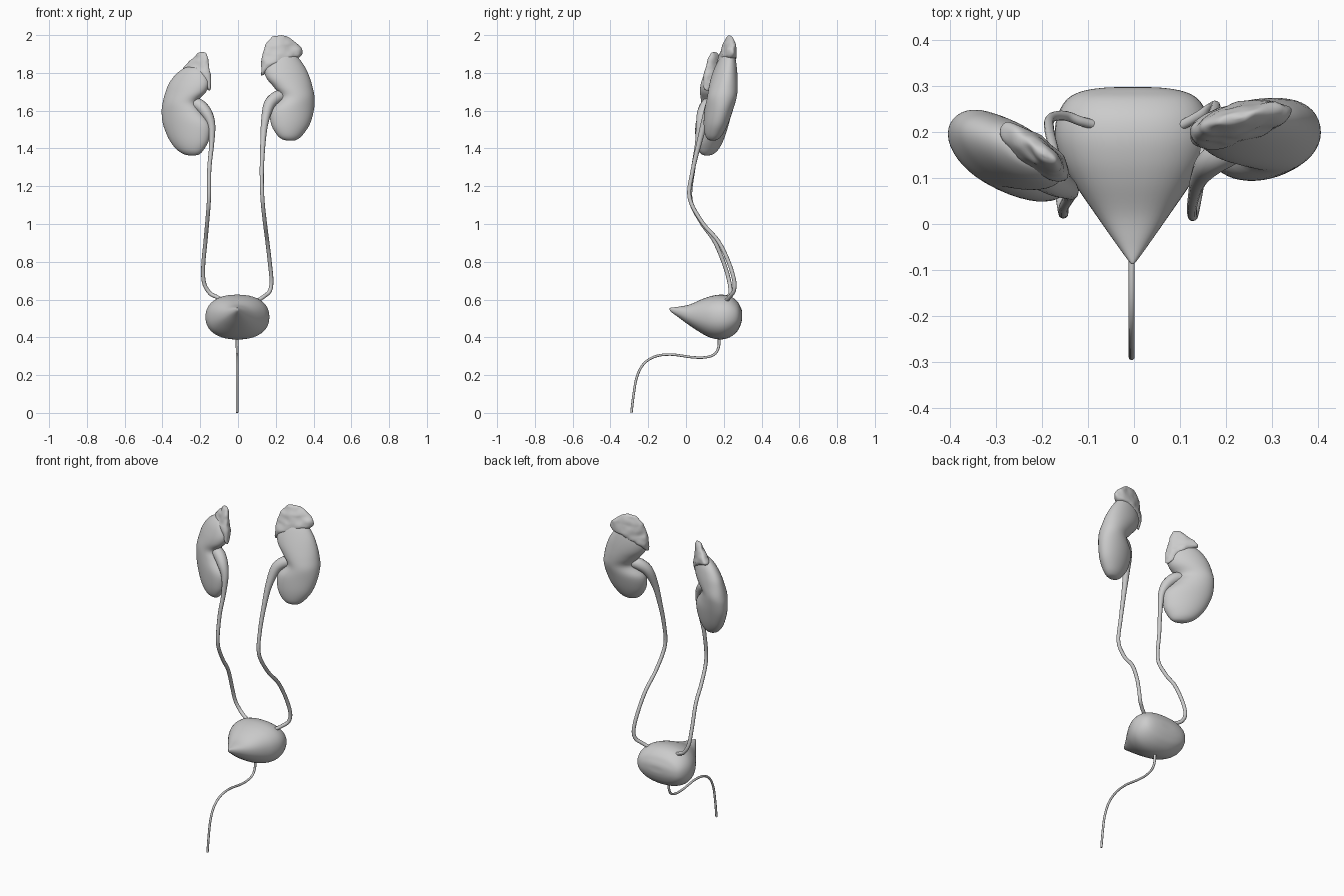
import bpy, math
from mathutils import noise, Vector

mat = bpy.data.materials.new("light_grey")
mat.diffuse_color = (0.6, 0.6, 0.6, 1)


def spline(rows, steps):
    """Catmull-Rom interpolation through rows of numbers."""
    out = []
    for i in range(len(rows) - 1):
        p0, p1, p2 = rows[max(i - 1, 0)], rows[i], rows[i + 1]
        p3 = rows[min(i + 2, len(rows) - 1)]
        for k in range(steps):
            t = k / steps
            out.append([0.5 * (2 * b + (c - a) * t + (2 * a - 5 * b + 4 * c - d) * t * t
                        + (3 * b - a - 3 * c + d) * t ** 3)
                        for a, b, c, d in zip(p0, p1, p2, p3)])
    return out + [list(rows[-1])]


def finish(obj):
    obj.data.materials.append(mat)
    bpy.ops.object.select_all(action='DESELECT')
    obj.select_set(True)
    bpy.context.view_layer.objects.active = obj
    if obj.type == 'CURVE':
        bpy.ops.object.convert(target='MESH')
    bpy.ops.object.shade_smooth()


def loft(name, rows, place, n=40, steps=5, bump=0.0):
    """Skin rings; place(row, cos, sin) gives each ring point."""
    rings = spline(rows, steps)
    verts = [place(r, math.cos(2 * math.pi * k / n), math.sin(2 * math.pi * k / n))
             for r in rings for k in range(n)]
    if bump:
        verts = [Vector(v) + noise.noise_vector(Vector(v) * 28) * bump for v in verts]
    faces = [(i * n + k, i * n + (k + 1) % n, (i + 1) * n + (k + 1) % n, (i + 1) * n + k)
             for i in range(len(rings) - 1) for k in range(n)]
    faces += [tuple(range(n))[::-1], tuple(range((len(rings) - 1) * n, len(rings) * n))]
    me = bpy.data.meshes.new(name)
    me.from_pydata(verts, [], faces)
    obj = bpy.data.objects.new(name, me)
    bpy.context.collection.objects.link(obj)
    finish(obj)


def upright(x0, y0, z0, lean, slope):
    """Rings stacked in z: row = z, x left, x right, half depth."""
    def place(r, c, s):
        z, a, b, d = r
        x = (a + b) / 2 + (b - a) / 2 * c
        return (x, y0 + lean * (z - z0) + slope * (x - x0) + d * s, z)
    return place


def tube(name, pts):
    """Round tube through points x, y, z, radius."""
    cu = bpy.data.curves.new(name, 'CURVE')
    cu.dimensions = '3D'
    cu.bevel_depth = 1
    cu.bevel_resolution = 4
    cu.use_fill_caps = True
    path = spline(pts, 8)
    sp = cu.splines.new('POLY')
    sp.points.add(len(path) - 1)
    for p, q in zip(sp.points, path):
        p.co = (q[0], q[1], q[2], 1)
        p.radius = q[3]
    obj = bpy.data.objects.new(name, cu)
    bpy.context.collection.objects.link(obj)
    finish(obj)


# Kidneys
loft("kidney_right", [
    (1.362, -.25, -.235, .004), (1.369, -.285, -.205, .026), (1.395, -.325, -.18, .047),
    (1.448, -.365, -.153, .063), (1.528, -.397, -.146, .074), (1.597, -.404, -.195, .077),
    (1.645, -.398, -.217, .077), (1.698, -.384, -.17, .073), (1.745, -.365, -.153, .065),
    (1.793, -.328, -.165, .05), (1.825, -.285, -.195, .028), (1.833, -.25, -.235, .004)],
    upright(-.27, .145, 1.6, .10, -.38))
loft("kidney_left", [
    (1.441, .27, .29, .004), (1.448, .235, .315, .026), (1.475, .204, .345, .046),
    (1.53, .175, .381, .063), (1.605, .172, .402, .074), (1.67, .225, .405, .077),
    (1.724, .19, .395, .075), (1.777, .148, .379, .068), (1.83, .14, .355, .056),
    (1.88, .165, .32, .04), (1.908, .2, .29, .024), (1.915, .24, .255, .004)],
    upright(.28, .187, 1.68, .19, .14))

# Adrenal caps
loft("adrenal_right", [
    (1.705, -.156, -.148, .004), (1.72, -.168, -.143, .02), (1.76, -.2, -.143, .034),
    (1.80, -.255, -.146, .042), (1.823, -.29, -.15, .04), (1.85, -.272, -.155, .032),
    (1.88, -.238, -.16, .025), (1.902, -.215, -.17, .016), (1.91, -.198, -.188, .003)],
    upright(-.2, .15, 1.83, .05, -.62), bump=.006)
loft("adrenal_left", [
    (1.79, .126, .14, .004), (1.805, .123, .155, .02), (1.84, .122, .21, .038),
    (1.87, .124, .29, .044), (1.895, .13, .336, .042), (1.93, .138, .335, .033),
    (1.96, .153, .31, .025), (1.988, .18, .265, .015), (1.998, .215, .228, .003)],
    upright(.23, .222, 1.9, .12, .2), bump=.006)


# Bladder: rings along y, row = y, half width, z bottom, z top
def bladder_ring(r, c, s):
    y, w, lo, hi = r
    e = lambda v: math.copysign(abs(v) ** .88, v)
    return (w * e(c) - .003, y, (lo + hi) / 2 + (hi - lo) / 2 * e(s))


loft("bladder", [
    (-.087, .002, .548, .553), (-.08, .009, .536, .557), (-.04, .038, .506, .562),
    (.02, .08, .462, .574), (.09, .128, .417, .604), (.14, .156, .395, .62),
    (.19, .169, .389, .626), (.235, .163, .402, .617), (.27, .143, .43, .592),
    (.288, .11, .462, .562), (.296, .06, .49, .54), (.297, .005, .51, .52)], bladder_ring)

# Ureters, widening into the renal pelvis
tube("ureter_right", [
    (-.25, .13, 1.64, .03), (-.205, .11, 1.628, .034), (-.165, .088, 1.585, .03),
    (-.14, .073, 1.52, .02), (-.14, .06, 1.42, .013), (-.152, .038, 1.29, .011),
    (-.154, .024, 1.13, .0105), (-.163, .08, 1.01, .0105), (-.172, .15, .91, .0105),
    (-.184, .205, .78, .0105), (-.18, .23, .69, .0105), (-.15, .235, .635, .0105),
    (-.115, .223, .615, .0105), (-.085, .215, .6, .0105)])
tube("ureter_left", [
    (.25, .18, 1.68, .03), (.205, .16, 1.67, .034), (.165, .133, 1.63, .03),
    (.142, .1, 1.54, .02), (.132, .07, 1.43, .014), (.126, .035, 1.28, .011),
    (.129, .019, 1.14, .0105), (.142, .085, 1.01, .0105), (.155, .17, .91, .0105),
    (.168, .225, .8, .0105), (.177, .255, .7, .0105), (.168, .253, .645, .0105),
    (.138, .233, .617, .0105), (.105, .215, .595, .0105)])

# Urethra
tube("urethra", [
    (-.005, .175, .41, .008), (-.005, .173, .35, .007), (-.005, .15, .31, .0065),
    (-.005, .1, .294, .0065), (-.005, .03, .295, .0065), (-.005, -.08, .309, .0065),
    (-.005, -.165, .298, .0065), (-.005, -.225, .258, .0065), (-.005, -.26, .19, .0065),
    (-.005, -.277, .1, .0065), (-.005, -.289, .001, .0065)])
